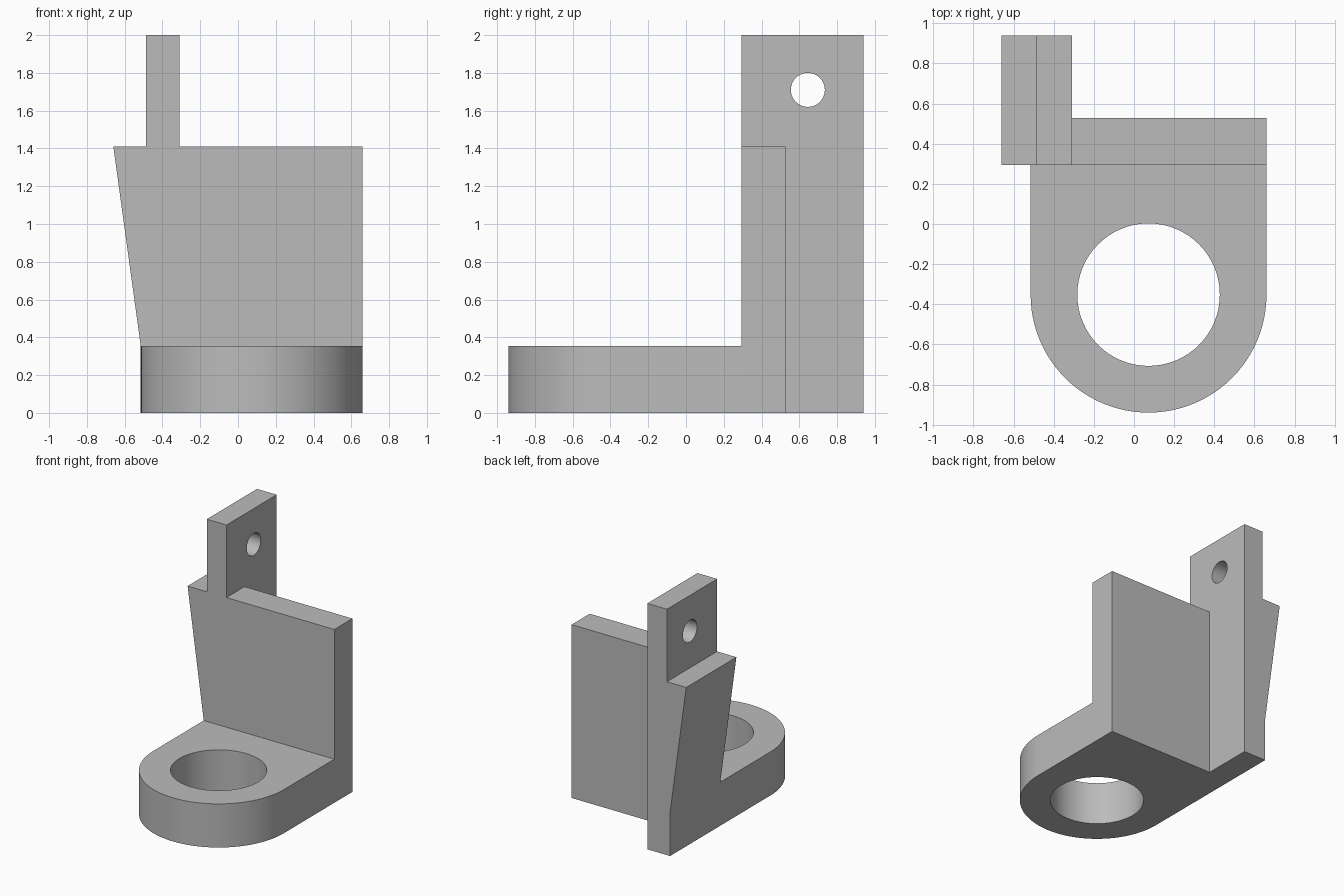
import bpy
import bmesh
import math
from mathutils import Vector

cube = bpy.data.objects.get("Cube")
if cube:
    bpy.data.objects.remove(cube, do_unlink=True)

# Single plain finish
grey = bpy.data.materials.new("plain grey")
grey.use_nodes = True
colour = (0.5, 0.5, 0.5, 1.0)
grey.diffuse_color = colour
grey.node_tree.nodes["Principled BSDF"].inputs["Base Color"].default_value = colour

BASE_TOP, WALL_TOP, TAB_TOP = 0.355, 1.41, 2.0
LEFT, RIGHT = -0.515, 0.66
FRONT_Y, BACK_Y, PLATE_Y = 0.295, 0.94, 0.527
INNER_X = -0.31
RING = Vector(((LEFT + RIGHT) / 2, -0.352))
RADIUS = (RIGHT - LEFT) / 2


def prism(name, points, offset):
    """Extrude a closed outline along an offset."""
    bm = bmesh.new()
    face = bm.faces.new([bm.verts.new(p) for p in points])
    ext = bmesh.ops.extrude_face_region(bm, geom=[face])
    moved = [g for g in ext["geom"] if isinstance(g, bmesh.types.BMVert)]
    bmesh.ops.translate(bm, verts=moved, vec=Vector(offset))
    bmesh.ops.recalc_face_normals(bm, faces=bm.faces)
    mesh = bpy.data.meshes.new(name)
    bm.to_mesh(mesh)
    bm.free()
    mesh.materials.append(grey)
    obj = bpy.data.objects.new(name, mesh)
    bpy.context.collection.objects.link(obj)
    return obj


def arc(centre, radius, start, end, steps):
    return [(centre[0] + radius * math.cos(start + (end - start) * i / steps),
             centre[1] + radius * math.sin(start + (end - start) * i / steps))
            for i in range(steps + 1)]


def combine(target, other, operation):
    """Apply a boolean and remove the helper."""
    other.hide_render = True
    mod = target.modifiers.new(operation.lower(), "BOOLEAN")
    mod.operation, mod.object, mod.solver = operation, other, "EXACT"
    bpy.context.view_layer.objects.active = target
    bpy.ops.object.modifier_apply(modifier=mod.name)
    bpy.data.objects.remove(other, do_unlink=True)


# Side wall with slanted outer face and narrow upright tab
profile = [(LEFT, 0), (INNER_X, 0), (INNER_X, TAB_TOP), (-0.487, TAB_TOP),
           (-0.487, WALL_TOP), (-0.66, WALL_TOP), (LEFT, BASE_TOP)]
bracket = prism("bracket", [(x, FRONT_Y, z) for x, z in profile],
                (0, BACK_Y - FRONT_Y, 0))

# Back plate, running into the side wall
outline = [(-0.4, FRONT_Y), (RIGHT, FRONT_Y), (RIGHT, PLATE_Y), (-0.4, PLATE_Y)]
plate = prism("back_plate", [(x, y, 0) for x, y in outline], (0, 0, WALL_TOP))
combine(bracket, plate, "UNION")

# Rounded base
outline = arc(RING, RADIUS, math.pi, 2 * math.pi, 48)
outline += [(RIGHT, 0.42), (LEFT, 0.42)]
base = prism("rounded_base", [(x, y, 0) for x, y in outline], (0, 0, BASE_TOP))
combine(bracket, base, "UNION")

# Large bore through the base
circle = arc(RING, 0.355, 0, 2 * math.pi, 64)[:-1]
bore = prism("base_bore", [(x, y, -0.1) for x, y in circle], (0, 0, 0.7))
combine(bracket, bore, "DIFFERENCE")

# Small pin hole through the tab
circle = arc((0.645, 1.71), 0.09, 0, 2 * math.pi, 40)[:-1]
pin = prism("pin_hole", [(-0.8, y, z) for y, z in circle], (0.7, 0, 0))
combine(bracket, pin, "DIFFERENCE")

# Merge flat faces and smooth only the curved walls
bm = bmesh.new()
bm.from_mesh(bracket.data)
bmesh.ops.remove_doubles(bm, verts=bm.verts, dist=0.0001)
bmesh.ops.dissolve_limit(bm, angle_limit=math.radians(0.5),
                         verts=bm.verts, edges=bm.edges)
bm.to_mesh(bracket.data)
bm.free()
bpy.ops.object.select_all(action="DESELECT")
bracket.select_set(True)
bpy.context.view_layer.objects.active = bracket
bpy.ops.object.shade_smooth_by_angle(angle=math.radians(30))
